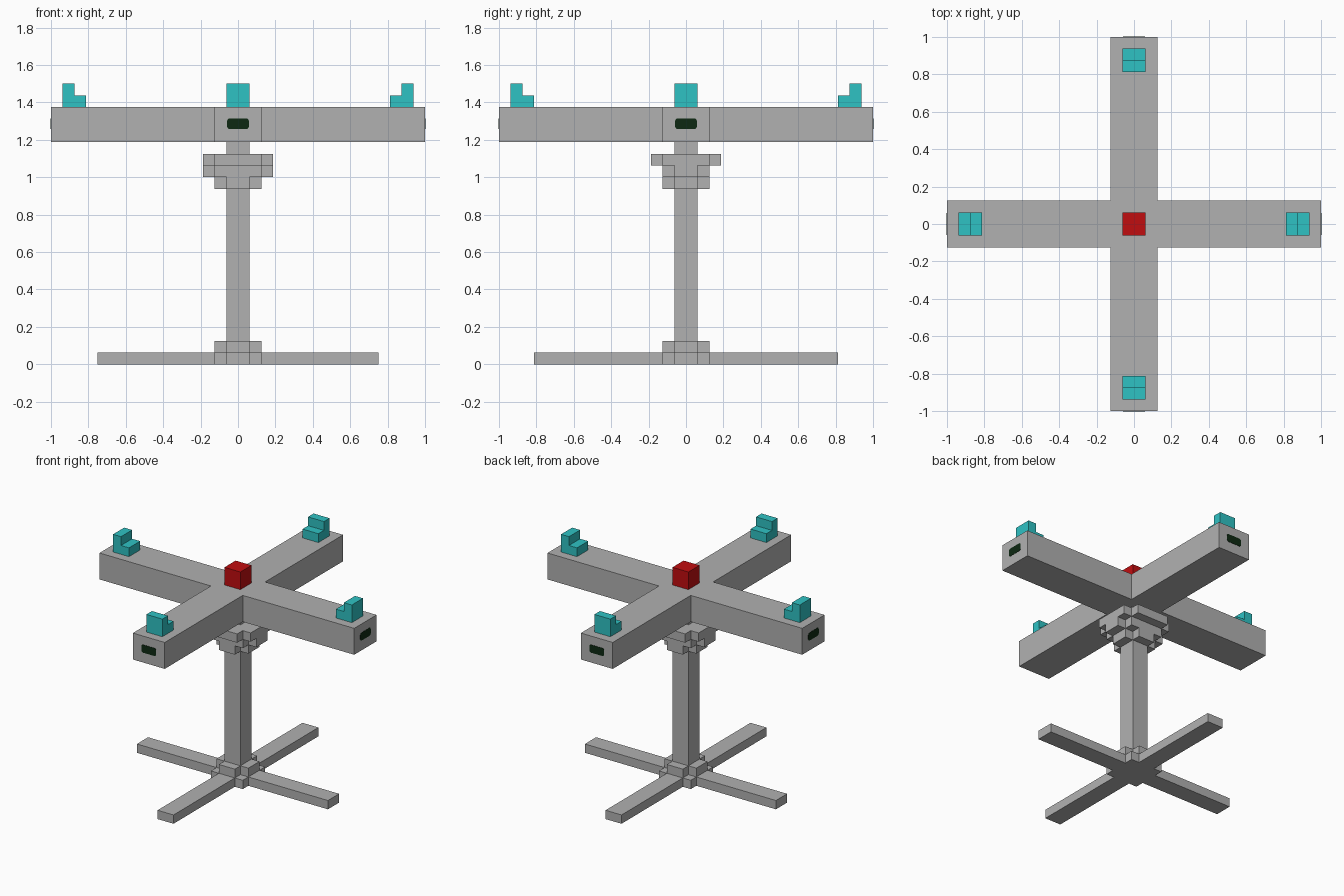
import bpy, bmesh, math
from mathutils import Matrix

if "Cube" in bpy.data.objects:
    bpy.data.objects.remove(bpy.data.objects["Cube"])

U = 1 / 16  # block unit


def material(name, rgb):
    m = bpy.data.materials.new(name)
    m.use_nodes = True
    m.diffuse_color = (*rgb, 1)
    m.node_tree.nodes["Principled BSDF"].inputs["Base Color"].default_value = (*rgb, 1)
    return m


GREY = material("stone grey", (0.44, 0.44, 0.44))
TEAL = material("teal", (0.028, 0.54, 0.55))
RED = material("red", (0.53, 0.004, 0.005))
GREEN = material("dark green", (0.004, 0.022, 0.006))


def prism(name, points, z0, z1, mat, matrix=Matrix()):
    """Extrude a closed outline from z0 to z1, then transform it."""
    bm = bmesh.new()
    face = bm.faces.new([bm.verts.new((x, y, z0)) for x, y in points])
    ext = bmesh.ops.extrude_face_region(bm, geom=[face])["geom"]
    bmesh.ops.translate(bm, vec=(0, 0, z1 - z0),
                        verts=[v for v in ext if isinstance(v, bmesh.types.BMVert)])
    bmesh.ops.transform(bm, matrix=matrix, verts=bm.verts)
    bmesh.ops.recalc_face_normals(bm, faces=bm.faces)
    me = bpy.data.meshes.new(name)
    bm.to_mesh(me)
    bm.free()
    me.materials.append(mat)
    ob = bpy.data.objects.new(name, me)
    bpy.context.collection.objects.link(ob)
    return ob


def four_way(quadrant):
    """Mirror a quadrant outline (from +x round to +y) into a closed outline."""
    q = quadrant
    return (q + [(-x, y) for x, y in reversed(q)] + [(-x, -y) for x, y in q]
            + [(x, -y) for x, y in reversed(q)])


def layer(name, quadrant, z0, z1, mat=GREY):
    pts = four_way([(x * U, y * U) for x, y in quadrant])
    return prism(name, pts, z0 * U, z1 * U, mat)


# Base: crossed feet with a square hub and a stepped plus on top
layer("base_feet", [(12, 1), (2, 1), (2, 2), (1, 2), (1, 13)], 0, 1)
layer("base_step", [(2, 1), (1, 1), (1, 2)], 1, 2)

# Post and stepped collar
layer("post", [(1, 1)], 1, 19)
layer("collar_bottom", [(2, 1), (1, 1), (1, 2)], 15, 16)
layer("collar_middle", [(3, 1), (2, 1), (2, 2)], 16, 17)
layer("collar_top", [(3, 2), (2, 2), (2, 3)], 17, 18)

# Crossed beams and the centre block
layer("crossed_beams", [(16, 2), (2, 2), (2, 16)], 19, 22)
layer("centre_block", [(1, 1)], 22, 24, RED)

# L-shaped profile (radius, height) of the clips
clip = [(r * U, h * U) for r, h in
        [(13, 22), (15, 22), (15, 24), (14, 24), (14, 23), (13, 23)]]

# Rounded outline of the end slots
R = 0.014
slot = four_way([(0.058 - R + R * math.cos(a), 0.028 - R + R * math.sin(a))
                 for a in (i * math.pi / 8 for i in range(5))])

for i, side in enumerate(("left", "back", "right", "front")):
    turn = Matrix.Rotation(i * math.pi / 2, 4, "Z")
    stand = Matrix.Rotation(math.pi / 2, 4, "X")
    prism(f"clip_{side}", clip, -U, U, TEAL, turn @ stand)
    face_out = (Matrix.Translation((1, 0, 1.286)) @ Matrix.Rotation(math.pi / 2, 4, "Z")
                @ stand)
    prism(f"slot_{side}", slot, -0.004, 0.002, GREEN, turn @ face_out)
